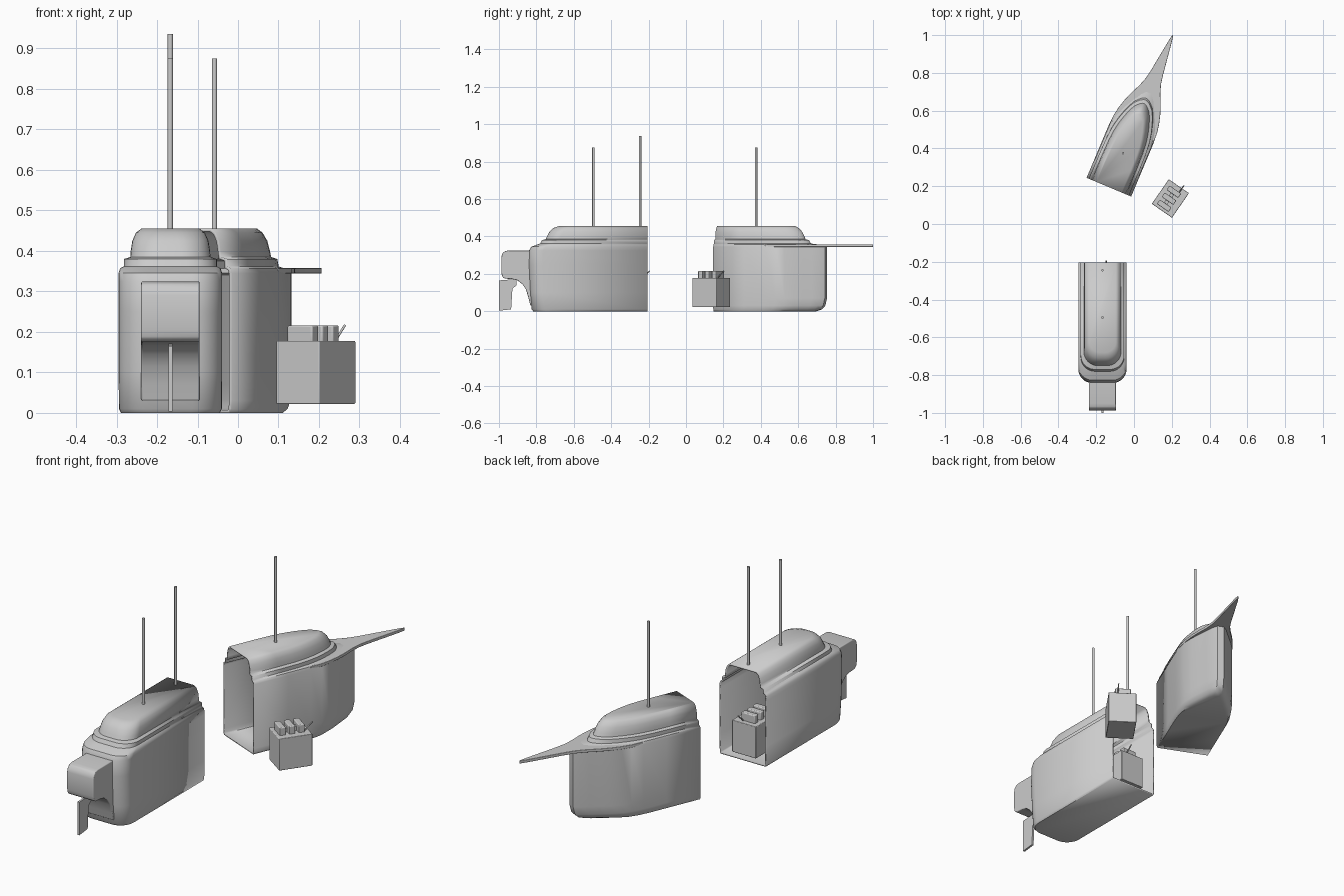
import bpy, bmesh, math
from mathutils import Matrix, Vector

if "Cube" in bpy.data.objects:
    bpy.data.objects.remove(bpy.data.objects["Cube"])


def finish(name, bm, mat=Matrix(), bevel=0, shell=0):
    me = bpy.data.meshes.new(name)
    bm.to_mesh(me)
    bm.free()
    ob = bpy.data.objects.new(name, me)
    bpy.context.collection.objects.link(ob)
    ob.matrix_world = mat
    me.polygons.foreach_set("use_smooth", [True] * len(me.polygons))
    me.set_sharp_from_angle(angle=math.radians(38))
    if shell:
        m = ob.modifiers.new("shell", 'SOLIDIFY')
        m.thickness, m.offset = shell, -1
    if bevel:
        m = ob.modifiers.new("bevel", 'BEVEL')
        m.width, m.segments, m.limit_method = bevel, 3, 'ANGLE'
    return ob


def shell_from_rings(name, rings, mat):
    """Stack of U-shaped plan outlines, open at y = 0."""
    bm = bmesh.new()
    vr = [[bm.verts.new(p) for p in r] for r in rings]
    for lo, up in zip(vr, vr[1:]):
        for i in range(len(lo) - 1):
            bm.faces.new((lo[i], up[i], up[i + 1], lo[i + 1]))
    bm.faces.new(vr[0])
    bm.faces.new(vr[-1][::-1])
    return finish(name, bm, mat, shell=0.008)


def prism(name, pts, axis, a, b, mat=Matrix(), bevel=0):
    """Extrude a 2D outline along x (axis 0) or z (axis 2)."""
    bm = bmesh.new()
    put = (lambda u, v, w: (w, u, v)) if axis == 0 else (lambda u, v, w: (u, v, w))
    f = bm.faces.new([bm.verts.new(put(u, v, a)) for u, v in pts])
    ext = bmesh.ops.extrude_face_region(bm, geom=[f])["geom"]
    d = Vector(put(0, 0, b - a))
    bmesh.ops.translate(bm, vec=d, verts=[g for g in ext if isinstance(g, bmesh.types.BMVert)])
    bmesh.ops.recalc_face_normals(bm, faces=bm.faces)
    return finish(name, bm, mat, bevel)


def box(name, c, s, mat=Matrix(), bevel=0):
    x, y = s[0] / 2, s[1] / 2
    pts = [(c[0] - x, c[1] - y), (c[0] + x, c[1] - y), (c[0] + x, c[1] + y), (c[0] - x, c[1] + y)]
    return prism(name, pts, 2, c[2] - s[2] / 2, c[2] + s[2] / 2, mat, bevel)


def rod(name, p, q, r, mat=Matrix()):
    p, q = Vector(p), Vector(q)
    bm = bmesh.new()
    rot = (q - p).to_track_quat('Z', 'Y').to_matrix().to_4x4()
    bmesh.ops.create_cone(bm, cap_ends=True, segments=12, radius1=r, radius2=r,
                          depth=(q - p).length, matrix=Matrix.Translation((p + q) / 2) @ rot)
    return finish(name, bm, mat)


def place(x, y, deg):
    return Matrix.Translation((x, y, 0)) @ Matrix.Rotation(math.radians(deg), 4, 'Z')


# Stern half: rounded-end outlines (z, half width, length, corner radius)
def stern_ring(z, w, l, r):
    half = [(w, 0)]
    for i in range(9):
        a = math.pi / 2 * i / 8
        half.append((w - r + r * math.cos(a), l - r + r * math.sin(a)))
    return [(-x, y, z) for x, y in half] + [(x, y, z) for x, y in half[::-1]]


stern = place(-0.167, -0.205, 180)
shell_from_rings("stern_hull", [stern_ring(*s) for s in [
    (0, .122, .612, .07), (.01, .127, .62, .072), (.1, .128, .63, .075), (.25, .128, .637, .075),
    (.325, .128, .634, .075), (.345, .128, .622, .075), (.357, .124, .59, .075), (.362, .115, .575, .075),
    (.38, .115, .565, .075), (.385, .099, .545, .075), (.40, .098, .538, .075), (.425, .094, .525, .074),
    (.445, .085, .505, .07), (.455, .072, .475, .06)]], stern)

# Stern gallery with concave underside, and rudder
prism("stern_gallery", [(-.78, .325), (-.95, .325), (-.97, .32), (-.982, .308), (-.987, .29),
                        (-.987, .205), (-.982, .185), (-.97, .175), (-.93, .172), (-.90, .165),
                        (-.875, .145), (-.855, .115), (-.842, .07), (-.832, .03), (-.78, .03)],
      0, -.239, -.095, bevel=.004)
prism("rudder", [(-1, .003), (-.935, .01), (-.928, .12), (-.905, .14), (-.905, .172), (-1, .165)],
      0, -.172, -.162)

# Bow half: tapered outlines
HULL = [(0, 1), (.3, 1), (.5, 1), (.6, .97), (.68, .9), (.76, .75), (.83, .58), (.9, .41), (.96, .27), (1, .12)]
CABIN = [(0, 1), (.3, 1), (.48, .98), (.6, .93), (.7, .84), (.79, .72), (.87, .58), (.93, .44), (.98, .22), (1, .06)]


def bow_ring(z, w, l, table):
    half = [(w * k, l * t) for t, k in table]
    return [(-x, y, z) for x, y in half] + [(x, y, z) for x, y in half[::-1]]


bow = place(-0.133, 0.195, -22.8)
shell_from_rings("bow_hull", [bow_ring(*s) for s in [
    (0, .122, .54, HULL), (.01, .127, .57, HULL), (.03, .128, .59, HULL), (.07, .128, .6, HULL),
    (.345, .128, .6, HULL), (.357, .124, .55, HULL), (.362, .115, .51, CABIN), (.38, .115, .5, CABIN),
    (.385, .099, .48, CABIN), (.40, .098, .473, CABIN), (.425, .094, .46, CABIN),
    (.445, .085, .44, CABIN), (.455, .072, .42, CABIN)]], bow)

# Long beak in front of the deck
edge = [(.126, .3), (.125, .36), (.116, .41), (.102, .46), (.083, .51), (.06, .56), (.043, .61),
        (.034, .66), (.027, .71), (.02, .76), (.013, .81), (.007, .85), (.002, .873)]
prism("bow_beak", [(-x, y) for x, y in edge] + edge[::-1], 2, .344, .358, bow, bevel=.004)

# Masts
for nm, x, y, top in (("rear_mast", -.167, -.495, .875), ("middle_mast", -.167, -.245, .936),
                      ("front_mast", -.058, .375, .875)):
    rod(nm, (x, y, .45), (x, y, top), .0065)

# Engine blocks: one in the stern opening, one fallen out
for nm, m in (("stern_engine", place(-.167, -.29, 0)), ("loose_engine", place(.1925, .135, -34.7))):
    box(nm + "_block", (0, 0, .1), (.13, .158, .156), m, .003)
    for i in (-1, 0, 1):
        box(nm + "_cylinder", (-.005, i * .045 - .005, .195), (.075, .028, .042), m, .004)
    box(nm + "_spine", (-.005, -.005, .185), (.02, .1, .025), m)
    rod(nm + "_pipe", (.02, .055, .178), (.02, .096, .216), .003, m)
